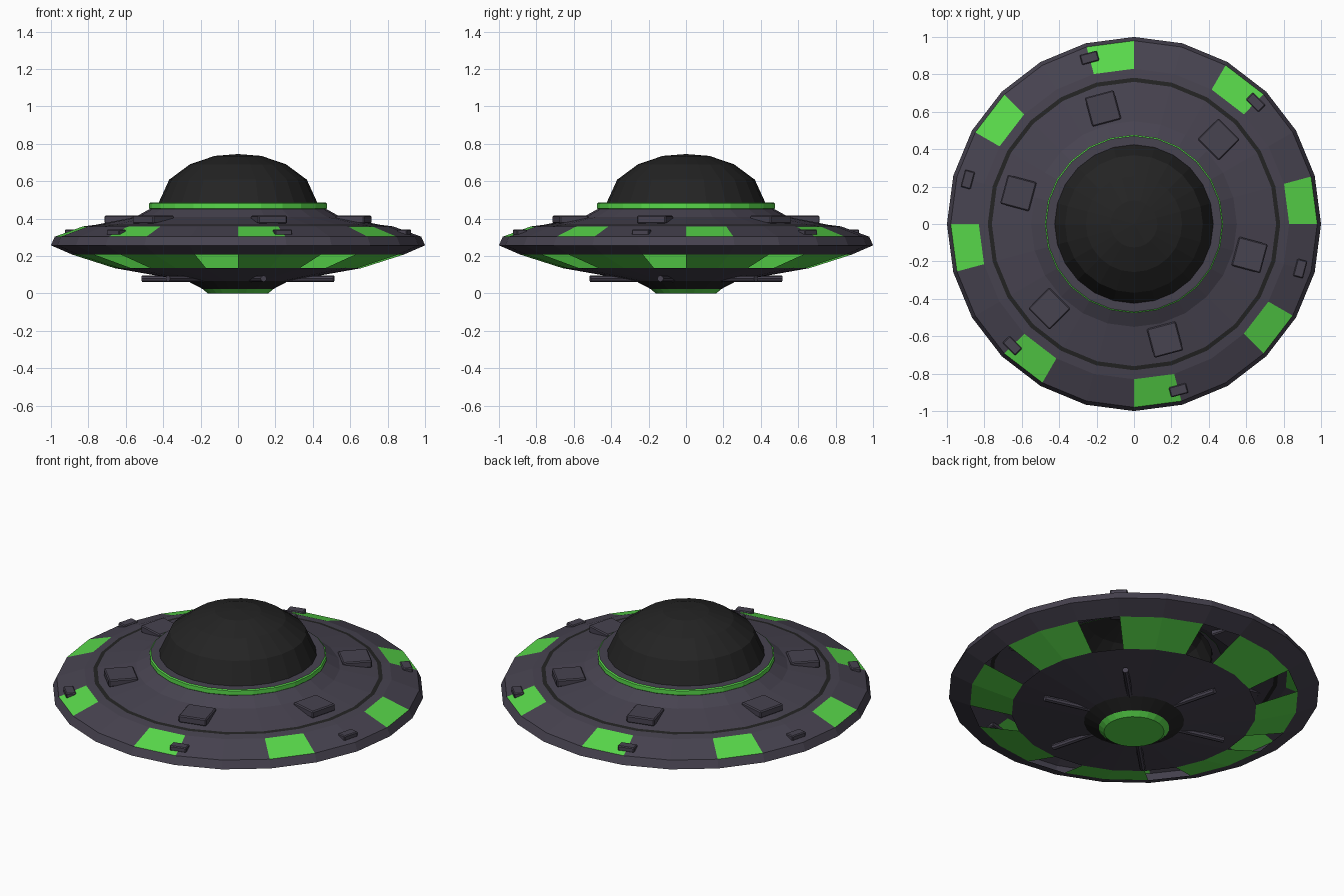
import bpy, math
from math import cos, sin, radians
from mathutils import Matrix, Vector

cube = bpy.data.objects.get("Cube")
if cube:
    bpy.data.objects.remove(cube)

SIDES = 24


def make_material(name, colour):
    mat = bpy.data.materials.new(name)
    mat.use_nodes = True
    mat.diffuse_color = (*colour, 1)
    bsdf = mat.node_tree.nodes["Principled BSDF"]
    bsdf.inputs["Base Color"].default_value = (*colour, 1)
    bsdf.inputs["Roughness"].default_value = 0.8
    return mat


HULL, GREEN, BLACK = range(3)
materials = [
    make_material("hull purple grey", (0.063, 0.056, 0.08)),
    make_material("glowing green", (0.10, 0.70, 0.07)),
    make_material("near black", (0.017, 0.017, 0.017)),
]


def add_object(name, verts, faces, slots):
    mesh = bpy.data.meshes.new(name)
    mesh.from_pydata(verts, [], faces)
    for mat in materials:
        mesh.materials.append(mat)
    mesh.polygons.foreach_set("material_index", slots)
    mesh.update()
    obj = bpy.data.objects.new(name, mesh)
    bpy.context.collection.objects.link(obj)
    return obj


def lathe(name, profile, colour):
    """Spin a bottom-to-top profile; colour(band, side) gives a slot, or None for an opening."""
    verts, rings = [], []
    for r, z in profile:
        if r == 0:
            rings.append([len(verts)] * SIDES)
            verts.append((0, 0, z))
        else:
            rings.append([len(verts) + i for i in range(SIDES)])
            verts += [(r * cos(math.tau * i / SIDES), r * sin(math.tau * i / SIDES), z)
                      for i in range(SIDES)]
    faces, slots = [], []
    for band, (low, high) in enumerate(zip(rings, rings[1:])):
        for i in range(SIDES):
            slot = colour(band, i)
            if slot is None:
                continue
            j = (i + 1) % SIDES
            faces.append(list(dict.fromkeys((low[i], low[j], high[j], high[i]))))
            slots.append(slot)
    return add_object(name, verts, faces, slots)


def block(name, angle, radius, z, size, bevel):
    """Bevelled box placed radially: size is (radial, tangential, height)."""
    bpy.ops.mesh.primitive_cube_add(size=1)
    obj = bpy.context.object
    obj.name = name
    place = (Matrix.Rotation(radians(angle), 4, 'Z') @ Matrix.Translation((radius, 0, z))
             @ Matrix.Diagonal((*size, 1)))
    obj.data.transform(place)
    obj.data.materials.append(materials[HULL])
    mod = obj.modifiers.new("edge bevel", 'BEVEL')
    mod.width = bevel
    mod.segments = 1


# Upper saucer: rim, lit panels every third side, dark groove, raised deck
def upper_colour(band, side):
    if band == 2 and side % 3 == 0:
        return GREEN
    return BLACK if band == 4 else HULL


lathe("upper_hull", [(0.885, 0.207), (1.0, 0.257), (0.98, 0.303), (0.83, 0.358),
                     (0.782, 0.364), (0.76, 0.367), (0.55, 0.408), (0.47, 0.452)],
      upper_colour)

# Lower band of two-sided panels separated by openings
lathe("lower_panels", [(0.66, 0.135), (0.885, 0.207)],
      lambda band, side: None if side % 3 == 2 else GREEN)

# Belly plate, dark throat and green emitter
lathe("belly", [(0.19, 0.024), (0.27, 0.066), (0.66, 0.135)],
      lambda band, side: BLACK if band == 0 else HULL)
lathe("belly_emitter", [(0, 0), (0.162, 0), (0.19, 0.024)], lambda band, side: GREEN)

# Collar with green outer wall, and the faceted dome
lathe("dome_collar", [(0.47, 0.45), (0.477, 0.455), (0.477, 0.48), (0.47, 0.485), (0.42, 0.485)],
      lambda band, side: HULL if band == 3 else GREEN)
lathe("dome", [(0.425, 0.483), (0.368, 0.608), (0.257, 0.69), (0.125, 0.735), (0, 0.745)],
      lambda band, side: BLACK)

# Six repeats of deck hatch, rim clip and belly rod
for k in range(6):
    angle = 45 + 60 * k
    block(f"deck_hatch_{k + 1}", angle, 0.64, 0.395, (0.16, 0.16, 0.042), 0.006)
    block(f"rim_clip_{k + 1}", angle, 0.92, 0.326, (0.055, 0.095, 0.03), 0.005)
    bpy.ops.mesh.primitive_cylinder_add(vertices=8, radius=0.017, depth=0.3)
    rod = bpy.context.object
    rod.name = f"belly_rod_{k + 1}"
    rod.data.transform(Matrix.Rotation(radians(angle), 4, 'Z')
                       @ Matrix.Translation((0.38, 0, 0.079))
                       @ Matrix.Rotation(radians(90), 4, 'Y'))
    rod.data.materials.append(materials[HULL])
